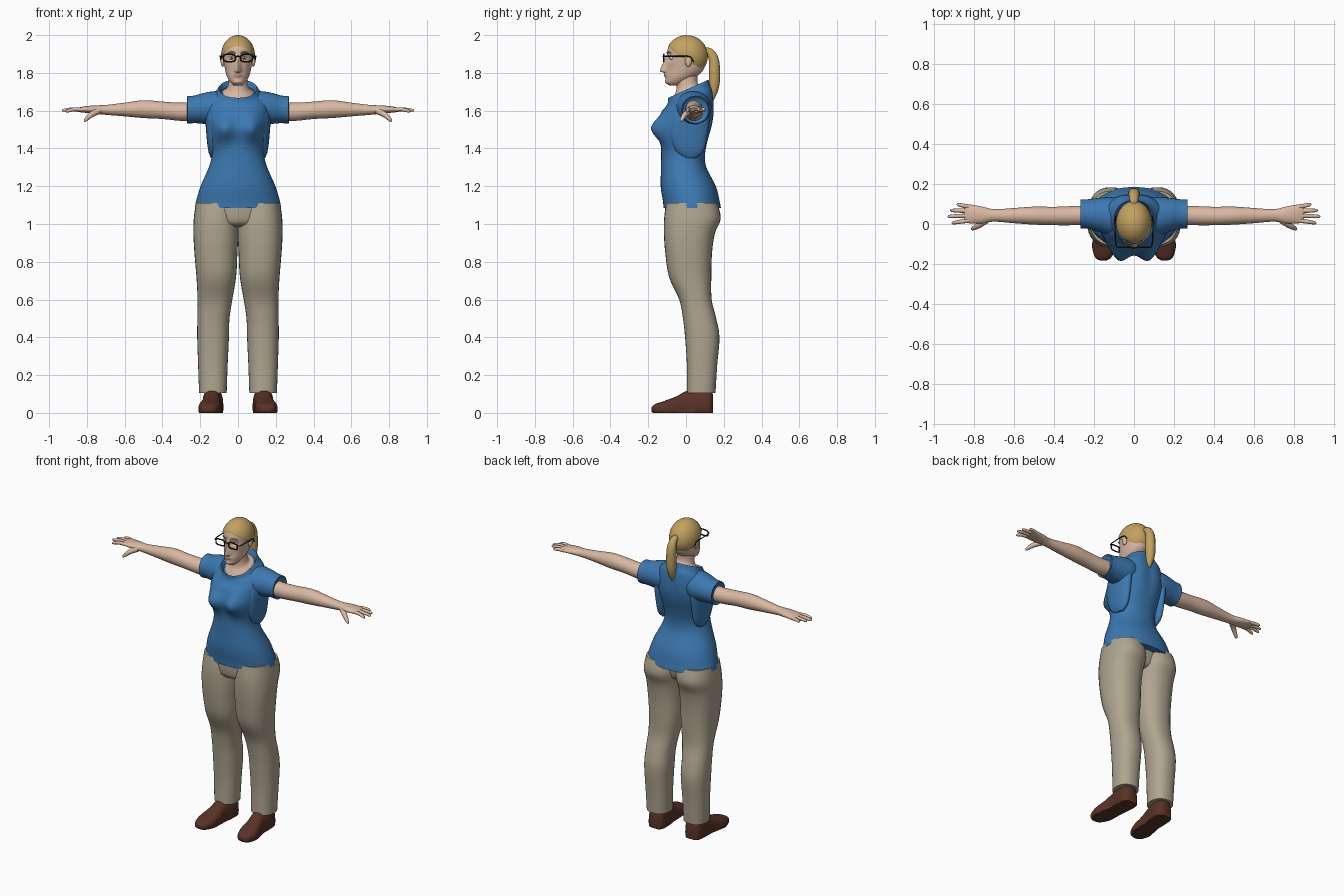
import bpy, bmesh, math
from math import sin, cos, pi, exp, copysign
from mathutils import Vector

if "Cube" in bpy.data.objects:
    bpy.data.objects.remove(bpy.data.objects["Cube"])


def material(name, r, g, b):
    m = bpy.data.materials.new(name)
    m.use_nodes = True
    m.diffuse_color = (r, g, b, 1)
    m.node_tree.nodes["Principled BSDF"].inputs["Base Color"].default_value = (r, g, b, 1)
    return m


SKIN = material("skin", .70, .48, .36)
HAIR = material("blond hair", .54, .36, .12)
SHIRT = material("blue cloth", .045, .19, .44)
PANTS = material("khaki cloth", .43, .38, .28)
SHOE = material("brown leather", .10, .032, .02)
BLACK = material("black frame", .012, .01, .01)
WHITE = material("eye white", .75, .72, .66)
LIPS = material("lips", .50, .27, .21)


def finish(ob, mats, mirror):
    for m in mats:
        ob.data.materials.append(m)
    if mirror:
        ob.modifiers.new("Mirror", 'MIRROR').use_mirror_merge = False
    bpy.ops.object.select_all(action='DESELECT')
    ob.select_set(True)
    bpy.context.view_layer.objects.active = ob
    if ob.type == 'CURVE':
        bpy.ops.object.convert(target='MESH')
    bpy.ops.object.shade_smooth_by_angle(angle=math.radians(55))
    return ob


def from_bmesh(name, bm, mats, mirror=False):
    bmesh.ops.recalc_face_normals(bm, faces=bm.faces)
    me = bpy.data.meshes.new(name)
    bm.to_mesh(me)
    bm.free()
    ob = bpy.data.objects.new(name, me)
    bpy.context.collection.objects.link(ob)
    return finish(ob, mats, mirror)


def smooth_rows(rows, k):
    """Catmull-Rom interpolation of section rows."""
    out = []
    for i in range(len(rows) - 1):
        a, b, c, d = (rows[max(0, min(len(rows) - 1, i + j))] for j in (-1, 0, 1, 2))
        for s in range(k):
            t = s / k
            out.append([.5 * (2 * q + (r - p) * t + (2 * p - 5 * q + 4 * r - w) * t * t
                              + (3 * q - p - 3 * r + w) * t ** 3)
                        for p, q, r, w in zip(a, b, c, d)])
    return out + [list(rows[-1])]


def loft(name, rows, mats, axis='z', n=32, k=4, power=2, shape=None, paint=None, mirror=False):
    """Skin oval sections: (position on axis, centre u, centre v, radius u, radius v)."""
    bm = bmesh.new()
    rings = []
    for t, cu, cv, ru, rv in smooth_rows(rows, k):
        ring = []
        for i in range(n):
            a = 2 * pi * i / n
            u = cu + ru * copysign(abs(cos(a)) ** (2 / power), cos(a))
            v = cv + rv * copysign(abs(sin(a)) ** (2 / power), sin(a))
            p = Vector({'x': (t, u, v), 'y': (u, t, v), 'z': (u, v, t)}[axis])
            if shape:
                shape(p)
            ring.append(bm.verts.new(p))
        rings.append(ring)
    for lo, hi in zip(rings, rings[1:]):
        for i in range(n):
            j = (i + 1) % n
            bm.faces.new((lo[i], lo[j], hi[j], hi[i]))
    bm.faces.new(rings[0][::-1])
    bm.faces.new(rings[-1])
    if paint:
        for f in bm.faces:
            f.material_index = paint(f.calc_center_median())
    return from_bmesh(name, bm, mats, mirror)


def tube(name, points, radii, mat, cyclic=False, mirror=False):
    cu = bpy.data.curves.new(name, 'CURVE')
    cu.dimensions = '3D'
    cu.bevel_depth, cu.bevel_resolution, cu.use_fill_caps = 1, 3, True
    sp = cu.splines.new('POLY')
    rows = [(*p, r) for p, r in zip(points, radii)]
    rows = rows if cyclic else smooth_rows(rows, 4)
    sp.points.add(len(rows) - 1)
    for pt, (x, y, z, r) in zip(sp.points, rows):
        pt.co, pt.radius = (x, y, z, 1), r
    sp.use_cyclic_u = cyclic
    ob = bpy.data.objects.new(name, cu)
    bpy.context.collection.objects.link(ob)
    return finish(ob, [mat], mirror)


def ball(name, centre, radii, mat, mirror=False):
    bm = bmesh.new()
    bmesh.ops.create_uvsphere(bm, u_segments=20, v_segments=12, radius=1)
    for v in bm.verts:
        v.co = Vector(c + r * q for c, r, q in zip(centre, radii, v.co))
    return from_bmesh(name, bm, [mat], mirror)


def clamp(v):
    return max(0, min(1, v))


# Trousers: hips and two legs
loft("trouser_hips", [(.985, 0, .01, .07, .07), (1.01, 0, .01, .16, .115),
                      (1.1, 0, .015, .2, .128)], [PANTS])
loft("trouser_legs", [(1.11, .112, .03, .111, .135), (1.03, .116, .034, .118, .15),
                      (.95, .117, .018, .119, .135), (.85, .117, .014, .114, .124),
                      (.72, .115, .022, .105, .112), (.6, .122, .05, .092, .086),
                      (.5, .13, .072, .085, .088), (.4, .132, .086, .084, .091),
                      (.25, .133, .085, .078, .08), (.105, .133, .08, .073, .076)],
     [PANTS], power=2.3, mirror=True)


# Shoes
def flat_sole(p):
    p.z = max(0, p.z)


loft("shoes", [(-.182, .155, .018, .018, .012), (-.165, .154, .02, .042, .026),
               (-.11, .15, .02, .06, .045), (-.05, .144, .02, .055, .068),
               (0, .138, .025, .05, .09), (.06, .134, .03, .055, .1),
               (.12, .132, .03, .052, .095), (.142, .132, .03, .03, .07)],
     [SHOE], axis='y', power=2.6, shape=flat_sole, mirror=True)


# Shirt: body with bust and tilted neckline
def shirt_shape(p):
    t = p.z
    if p.y < 0:
        for s in (-1, 1):
            p.y -= .062 * exp(-((p.x - s * .075) / .058) ** 2 - ((t - 1.505) / .065) ** 2)
    else:
        p.y += .01 * exp(-(t - 1.6) ** 2 / .01) * min(1, abs(p.x) / .06)
    p.z += .45 * clamp((t - 1.6) / .1) * (p.y - .01)


loft("shirt_body", [(1.085, 0, .033, .228, .152), (1.12, 0, .028, .222, .15),
                    (1.2, 0, .012, .198, .146), (1.3, 0, -.012, .155, .12),
                    (1.37, 0, -.015, .138, .116), (1.44, 0, -.008, .15, .122),
                    (1.52, 0, 0, .163, .135), (1.6, 0, .01, .165, .133),
                    (1.66, 0, .018, .15, .12), (1.69, 0, .015, .118, .11),
                    (1.715, 0, .012, .1, .106), (1.69, 0, .012, .088, .094)],
     [SHIRT], n=64, power=2.15, shape=shirt_shape)
loft("shirt_side_folds", [(1.35, .13, .025, .014, .03), (1.39, .13, .02, .028, .075),
                          (1.48, .13, .015, .038, .1), (1.58, .13, .025, .042, .1),
                          (1.65, .12, .04, .03, .07)], [SHIRT], mirror=True)
loft("sleeves", [(.06, .035, 1.62, .09, .075), (.12, .04, 1.615, .095, .088),
                 (.18, .046, 1.612, .084, .082), (.23, .05, 1.607, .074, .073),
                 (.268, .05, 1.604, .072, .073), (.26, .05, 1.602, .062, .062)],
     [SHIRT], axis='x', mirror=True)

# Arms with palms, fingers and thumbs
loft("arms", [(.2, .045, 1.598, .048, .05), (.3, .042, 1.594, .048, .048),
              (.4, .04, 1.602, .046, .046), (.5, .042, 1.608, .045, .047),
              (.6, .042, 1.606, .038, .036), (.7, .043, 1.604, .031, .026),
              (.76, .045, 1.606, .042, .022), (.82, .05, 1.606, .047, .016),
              (.85, .052, 1.604, .042, .01)], [SKIN], axis='x', mirror=True)
for finger, y0, y1, tip, z in (("index", .018, .006, .912, 1.598), ("middle", .042, .038, .932, 1.602),
                               ("ring", .065, .068, .92, 1.604), ("little", .086, .097, .888, 1.604)):
    tube(finger + "_fingers", [(.82, y0, 1.605), ((.82 + tip) / 2, (y0 + y1) / 2, 1.607),
                               (tip - .008, y1, z), (tip, y1, z)],
         (.011, .0105, .008, .003), SKIN, mirror=True)
tube("thumbs", [(.74, .02, 1.598), (.775, -.005, 1.58), (.805, -.022, 1.553), (.813, -.026, 1.543)],
     (.018, .015, .01, .004), SKIN, mirror=True)


# Neck
def neck_shape(p):
    p.z += .45 * clamp((1.75 - p.z) / .06) * (p.y - .01)


loft("neck", [(1.685, 0, .012, .09, .094), (1.7, 0, .012, .078, .08), (1.72, 0, .01, .058, .062),
              (1.76, 0, .005, .05, .055), (1.82, 0, .01, .05, .055)], [SKIN], shape=neck_shape)


# Head with nose, eye sockets and mouth
def face_shape(p):
    if p.y > -.03:
        return
    x, z = p.x, p.z
    ridge = clamp((1.9 - z) / .085) * clamp((z - 1.797) / .012)
    p.y -= .036 * ridge * exp(-(x / (.009 + .007 * ridge)) ** 2)
    p.y -= .01 * exp(-(x / .026) ** 2 - ((z - 1.788) / .012) ** 2)
    p.y -= .006 * exp(-(x / .025) ** 2 - ((z - 1.75) / .012) ** 2)
    p.y += .013 * exp(-((abs(x) - .034) / .018) ** 2 - ((z - 1.877) / .014) ** 2)


def lip_rule(c):
    return int(c.y < -.08 and (c.x / .024) ** 2 + ((c.z - 1.788) / .01) ** 2 < 1)


loft("head", [(1.732, 0, -.06, .02, .025), (1.75, 0, -.052, .04, .053), (1.78, 0, -.026, .058, .081),
              (1.82, 0, -.004, .069, .098), (1.88, 0, .002, .079, .102), (1.93, 0, .004, .079, .1),
              (1.965, 0, .004, .062, .08), (1.985, 0, .004, .03, .04)],
     [SKIN, LIPS], n=96, k=8, shape=face_shape, paint=lip_rule)
ball("eyes", (.034, -.074, 1.878), (.015, .012, .009), WHITE, True)
ball("irises", (.034, -.083, 1.878), (.006, .005, .006), SHOE, True)
ball("ears", (.081, .012, 1.862), (.011, .018, .03), SKIN, True)
tube("eyebrows", [(.014, -.101, 1.905), (.034, -.096, 1.911), (.056, -.08, 1.904)],
     (.003, .004, .002), HAIR, mirror=True)

# Swept-back hair cap whose lower edge follows the hairline
bm = bmesh.new()
N, M = 48, 14
rings = []
for r in range(1, M + 1):
    ring = []
    for i in range(N):
        a = 2 * pi * i / N
        edge = math.radians(62 + 68 * (1 - cos(a)) / 2 + 6 * sin(a) ** 2)
        f = edge * r / M
        shrink = .97 if r == M else 1
        ring.append(bm.verts.new((.09 * sin(f) * sin(a) * shrink,
                                  .004 - .112 * sin(f) * cos(a) * shrink, 1.89 + .11 * cos(f))))
    rings.append(ring)
bm.faces.new(rings[0])
for lo, hi in zip(rings, rings[1:]):
    for i in range(N):
        j = (i + 1) % N
        bm.faces.new((lo[i], lo[j], hi[j], hi[i]))
from_bmesh("hair_cap", bm, [HAIR])
tube("ponytail", [(0, .09, 1.915), (0, .125, 1.91), (0, .147, 1.87), (0, .151, 1.8),
                  (0, .149, 1.73), (0, .138, 1.67), (0, .132, 1.645)],
     (.02, .022, .028, .031, .028, .016, .003), HAIR)

# Glasses
rim = [(.046 + .031 * copysign(abs(cos(a)) ** .5, cos(a)), -.117,
        1.879 + .019 * copysign(abs(sin(a)) ** .5, sin(a))) for a in (2 * pi * i / 24 for i in range(24))]
tube("glasses_rims", rim, [.0042] * 24, BLACK, cyclic=True, mirror=True)
tube("glasses_bridge", [(-.016, -.117, 1.884), (0, -.121, 1.888), (.016, -.117, 1.884)], [.0035] * 3, BLACK)
tube("glasses_temples", [(.076, -.117, 1.888), (.09, -.105, 1.888), (.095, -.03, 1.888),
                         (.094, .02, 1.886), (.09, .04, 1.86)], [.0032] * 5, BLACK, mirror=True)
